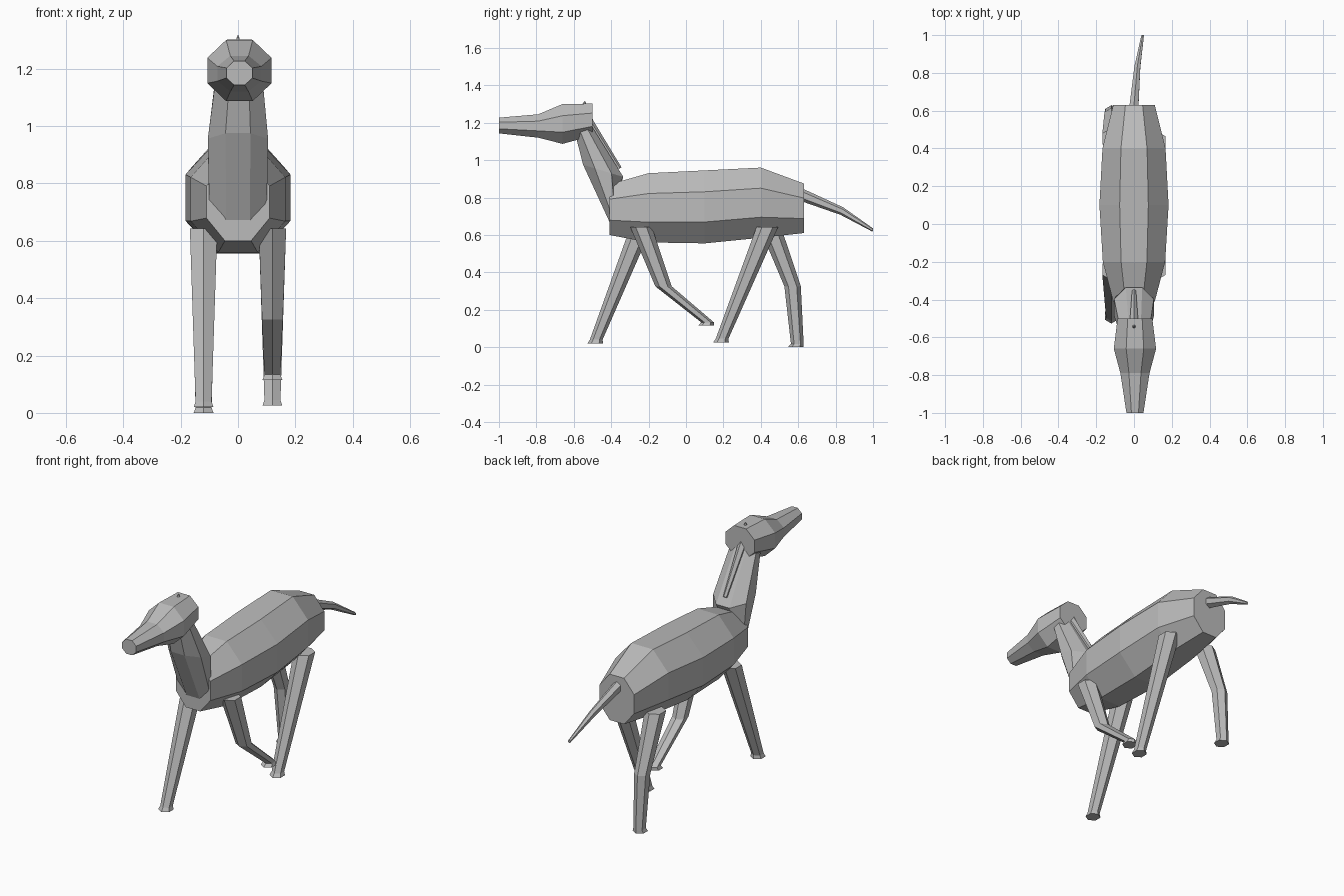
import bpy, bmesh, math
from mathutils import Vector

cube = bpy.data.objects.get("Cube")
if cube:
    bpy.data.objects.remove(cube, do_unlink=True)

grey = bpy.data.materials.new("plain grey")
grey.use_nodes = True
tone = (0.5, 0.5, 0.5, 1)
grey.diffuse_color = tone
grey.node_tree.nodes["Principled BSDF"].inputs["Base Color"].default_value = tone


def loft(name, rings, sides, turn=0.0):
    """Skin rings given as (x, half_width, low_yz, high_yz), capped at both ends."""
    bm = bmesh.new()
    fit = 1 / math.cos(math.pi / sides) if turn else 1
    loops = []
    for x, half, low, high in rings:
        a, b = Vector((0, *low)), Vector((0, *high))
        mid, up = (a + b) / 2, (b - a) / 2 * fit
        loop = []
        for i in range(sides):
            t = 2 * math.pi * (i + turn) / sides
            loop.append(bm.verts.new(mid + up * math.cos(t)
                                     + Vector((x + half * fit * math.sin(t), 0, 0))))
        loops.append(loop)
    for p, q in zip(loops, loops[1:]):
        for i in range(sides):
            j = (i + 1) % sides
            bm.faces.new((p[i], p[j], q[j], q[i]))
    bm.faces.new(loops[0])
    bm.faces.new(loops[-1])
    bmesh.ops.recalc_face_normals(bm, faces=bm.faces)
    mesh = bpy.data.meshes.new(name)
    bm.to_mesh(mesh)
    bm.free()
    mesh.materials.append(grey)
    obj = bpy.data.objects.new(name, mesh)
    bpy.context.collection.objects.link(obj)
    return obj


def upright(x, sections):
    """Rings standing across y: (y, half_width, bottom, top)."""
    return [(x, w, (y, lo), (y, hi)) for y, w, lo, hi in sections]


# Torso and head: flat-topped octagonal barrels
loft("body", upright(0, [(-0.41, 0.11, 0.60, 0.87), (-0.2, 0.165, 0.56, 0.93),
                         (0.1, 0.183, 0.555, 0.945), (0.4, 0.167, 0.585, 0.96),
                         (0.63, 0.11, 0.61, 0.875)]), 8, 0.5)
loft("head", upright(0.005, [(-1.0, 0.045, 1.143, 1.227), (-0.79, 0.077, 1.12, 1.245),
                             (-0.66, 0.112, 1.087, 1.30), (-0.5, 0.092, 1.13, 1.302)]), 8, 0.5)

# Neck: front and back points of each ring
loft("neck", [(0, 0.1, (-0.40, 0.65), (-0.38, 0.82)),
              (0, 0.105, (-0.55, 0.975), (-0.335, 0.91)),
              (0.004, 0.08, (-0.60, 1.17), (-0.515, 1.20))], 8, 0.5)

# Mane ridge behind the neck, its tip showing above the head
loft("mane", [(0, 0.012, (-0.375, 0.94), (-0.345, 0.962)),
              (0, 0.025, (-0.54, 1.18), (-0.495, 1.21)),
              (0, 0.012, (-0.56, 1.29), (-0.53, 1.295)),
              (0, 0.001, (-0.542, 1.317), (-0.54, 1.317))], 6)

# Tail
loft("tail", [(-0.005, 0.03, (0.56, 0.80), (0.575, 0.87)),
              (0.018, 0.018, (0.825, 0.708), (0.84, 0.748)),
              (0.046, 0.008, (0.998, 0.617), (1.0, 0.635))], 6)

# Legs: hexagonal, level rings of (y, z, radius)
HIP, KNEE, ANKLE, FOOT = 0.058, 0.044, 0.034, 0.042
LEGS = {
    "front_right_leg": (-0.12, [(-0.24, 0.642, HIP), (-0.48, 0.04, ANKLE), (-0.485, 0.02, FOOT)]),
    "front_left_leg": (0.12, [(-0.24, 0.642, HIP), (-0.12, 0.325, KNEE),
                              (0.115, 0.133, ANKLE), (0.107, 0.115, FOOT)]),
    "rear_right_leg": (-0.12, [(0.45, 0.642, HIP), (0.57, 0.325, KNEE),
                               (0.595, 0.018, ANKLE), (0.587, 0.0, FOOT)]),
    "rear_left_leg": (0.12, [(0.435, 0.642, HIP), (0.193, 0.045, ANKLE), (0.187, 0.025, FOOT)]),
}
for name, (x, joints) in LEGS.items():
    # The width follows the hexagon turned point forward
    loft(name, [(x, r * 0.95, (y - r, z), (y + r, z)) for y, z, r in joints], 6)
